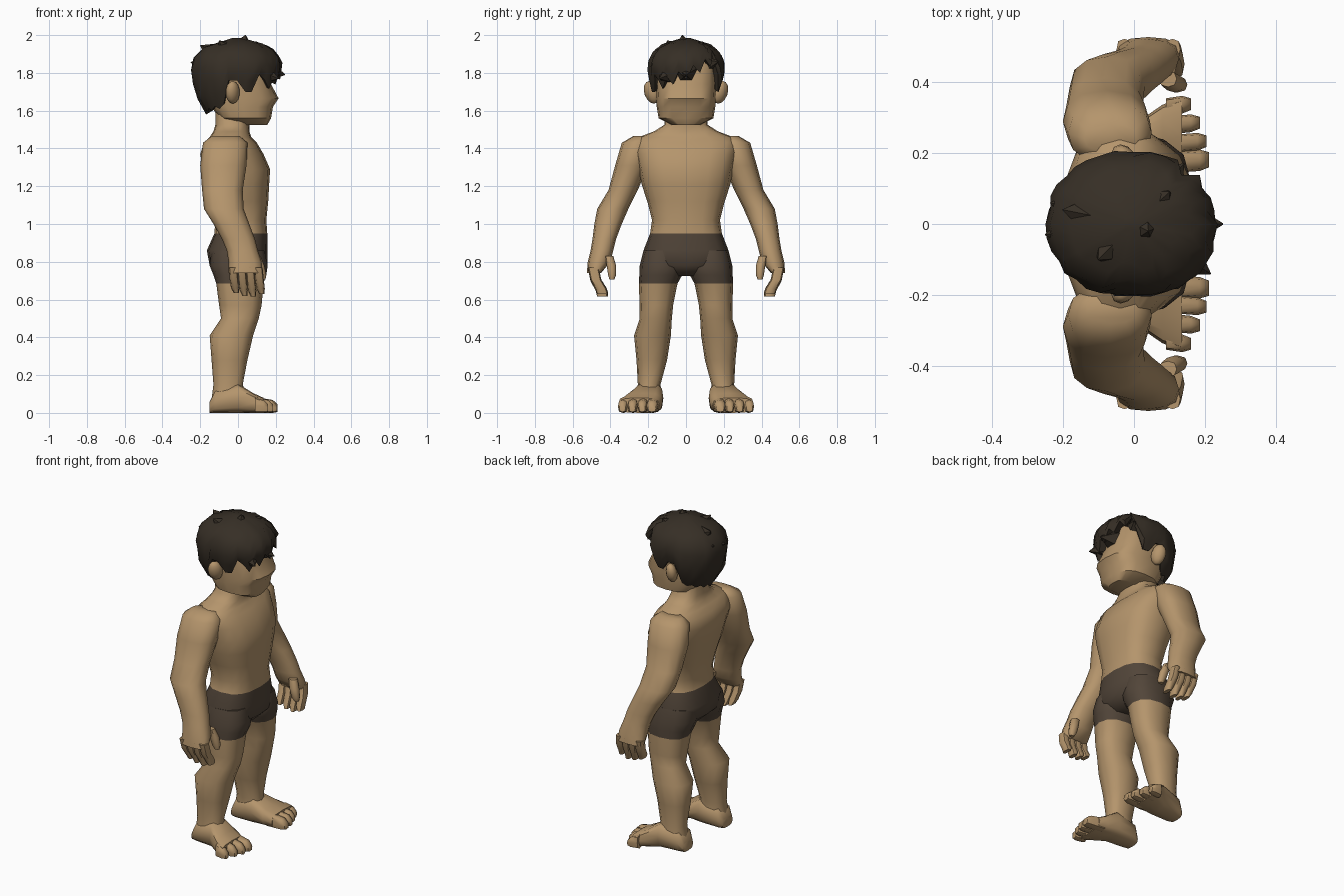
import bpy, bmesh, math, random
from mathutils import Vector

random.seed(4)
default = bpy.data.objects.get("Cube")
if default:
    bpy.data.objects.remove(default, do_unlink=True)


def material(name, rgb):
    m = bpy.data.materials.new(name)
    m.use_nodes = True
    m.diffuse_color = (*rgb, 1)
    m.node_tree.nodes["Principled BSDF"].inputs["Base Color"].default_value = (*rgb, 1)
    return m


skin = material("tan skin", (.46, .3, .15))
cloth = material("brown cloth", (.084, .06, .041))
hair_brown = material("dark brown hair", (.037, .028, .019))


def finish(name, bm, mats, rule=None, angle=55):
    bmesh.ops.recalc_face_normals(bm, faces=bm.faces)
    if rule:
        for f in bm.faces:
            f.material_index = int(rule(f.calc_center_median()))
    mesh = bpy.data.meshes.new(name)
    bm.to_mesh(mesh)
    bm.free()
    ob = bpy.data.objects.new(name, mesh)
    bpy.context.collection.objects.link(ob)
    for m in mats:
        mesh.materials.append(m)
    bpy.ops.object.select_all(action="DESELECT")
    ob.select_set(True)
    bpy.context.view_layer.objects.active = ob
    bpy.ops.object.shade_smooth_by_angle(angle=math.radians(angle))
    return ob


def power(v, p):
    return math.copysign(abs(v) ** (2 / p), v)


def interp(table, v):
    for (a, fa), (b, fb) in zip(table, table[1:]):
        if v <= b:
            return fa + (fb - fa) * max(0, (v - a) / (b - a))
    return table[-1][1]


def skin_rings(bm, rings):
    n = len(rings[0])
    for low, high in zip(rings, rings[1:]):
        for i in range(n):
            j = (i + 1) % n
            bm.faces.new((low[i], low[j], high[j], high[i]))
    bm.faces.new(rings[0])
    bm.faces.new(rings[-1])


def loft(name, sections, axis="z", n=12, p=2.4, side=1, mats=(skin,), rule=None, angle=55):
    """Each section: position along the axis, then min and max of the two other axes."""
    bm = bmesh.new()
    rings = []
    for pos, a0, a1, b0, b1 in sections:
        ring = []
        for i in range(n):
            t = math.tau * i / n
            a = (a0 + a1) / 2 + (a1 - a0) / 2 * power(math.cos(t), p)
            b = (b0 + b1) / 2 + (b1 - b0) / 2 * power(math.sin(t), p)
            co = (a, b * side, pos) if axis == "z" else (pos, a * side, b)
            ring.append(bm.verts.new(co))
        rings.append(ring)
    skin_rings(bm, rings)
    return finish(name, bm, mats, rule, angle)


def symmetric(rows):
    return [(z, x0, x1, -w, w) for z, x0, x1, w in rows]


# Torso, neck and upper part of the shorts
loft("torso", symmetric([
    (.725, -.09, .1, .08), (.78, -.15, .155, .22), (.86, -.165, .155, .225),
    (.95, -.125, .155, .19), (1.02, -.12, .15, .18), (1.12, -.14, .16, .205),
    (1.21, -.165, .165, .235), (1.29, -.185, .17, .25), (1.37, -.2, .135, .27),
    (1.43, -.18, .1, .28), (1.46, -.15, .07, .25), (1.49, -.13, .06, .17),
    (1.525, -.12, .06, .115), (1.63, -.12, .06, .11)]),
    n=16, p=2.6, mats=(skin, cloth), rule=lambda c: c.z < .95)

# Head with a brow-to-nose ridge
loft("head", symmetric([
    (1.525, -.02, .155, .075), (1.56, -.1, .175, .145), (1.62, -.14, .185, .155),
    (1.665, -.15, .215, .155), (1.74, -.16, .175, .16), (1.85, -.16, .16, .16),
    (1.93, -.1, .1, .1)]), n=16, p=2.8, angle=35)

ARM = [(1.465, -.14, .01, .2, .28), (1.43, -.185, .05, .17, .34), (1.31, -.2, .045, .2, .375),
       (1.18, -.19, .025, .255, .41), (1.08, -.18, .03, .305, .47), (1, -.13, .06, .34, .485),
       (.92, -.085, .09, .37, .495), (.86, -.06, .105, .385, .505),
       (.8, -.05, .125, .4, .52), (.74, -.05, .13, .45, .525)]
LEG = [(.86, -.14, .14, .03, .225), (.78, -.15, .157, .012, .245), (.73, -.13, .15, .02, .247),
       (.685, -.115, .135, .045, .25), (.57, -.1, .125, .068, .245), (.5, -.09, .11, .075, .245),
       (.41, -.15, .08, .08, .275), (.28, -.14, .05, .1, .262),
       (.15, -.13, .025, .135, .255), (.07, -.14, .05, .125, .265)]
FOOT = [(-.15, .145, .245, 0, .06), (-.12, .125, .262, 0, .12), (0, .12, .28, 0, .155),
        (.08, .125, .335, 0, .105), (.135, .14, .355, 0, .08)]

for label, s in (("left", 1), ("right", -1)):
    # Arm and palm
    loft(label + "_arm", ARM, p=2.3, side=s)
    # Four curled fingers, side by side from back to front
    for k in range(4):
        x = -.027 + .045 * k
        drop = (.015, 0, -.005, .01)[k]
        loft(f"{label}_finger_{k + 1}", [
            (z + drop * i / 3, x - r + .006 * i, x + r + .006 * i, y - .03, y + .028)
            for i, (z, y, r) in enumerate([(.77, .492, .022), (.7, .478, .023),
                                           (.65, .45, .022), (.62, .442, .013)])],
             n=8, p=2.8, side=s)
    # Thumb at the front of the palm
    loft(label + "_thumb", [(.83, .07, .12, .385, .43), (.78, .085, .14, .37, .42),
                            (.73, .1, .15, .37, .412), (.705, .115, .145, .38, .405)],
         n=8, side=s)
    # Leg with the lower part of the shorts
    loft(label + "_leg", LEG, side=s, mats=(skin, cloth), rule=lambda c: c.z > .685)
    # Foot and toes, splayed outward
    loft(label + "_foot", FOOT, axis="x", p=3.2, side=s)
    for k, tip in enumerate((.21, .203, .185, .16)):
        y = .172 + .052 * k
        w = .03 if k == 0 else .025
        loft(f"{label}_toe_{k + 1}", [
            (.09, y - w, y + w, 0, .085), (tip - .025, y - w + .007, y + w + .007, 0, .068),
            (tip, y - w + .017, y + w, .005, .045)], axis="x", n=8, p=3, side=s)
    # Ear
    bm = bmesh.new()
    bmesh.ops.create_uvsphere(bm, u_segments=10, v_segments=7, radius=1)
    for v in bm.verts:
        d = v.co.copy()
        v.co = (-.028 + .036 * d.x - .01 * d.y, s * (.182 + .04 * d.y + .012 * d.z),
                1.697 + .06 * d.z)
    finish(label + "_ear", bm, (skin,))

# Hair cap: its lower edge follows fringe, sideburns, ears and nape
EDGE = [(0, 1.79), (50, 1.8), (60, 1.79), (70, 1.7), (80, 1.7), (90, 1.76), (100, 1.76),
        (110, 1.62), (180, 1.585)]
BULGE = [(1.58, .7), (1.67, .9), (1.78, 1), (1.86, 1), (1.91, .88), (1.95, .66), (1.985, .1)]
COLUMNS, TOP = 36, 1.985
bm = bmesh.new()
rims = []
for i in range(COLUMNS):
    deg = i * 360 / COLUMNS
    deg = deg - 360 if deg > 180 else deg
    z = interp(EDGE, abs(deg))
    if abs(deg) < 60:
        z += .09 * math.sin(math.radians(deg)) + (.03 if i % 2 else -.025)
    elif abs(deg) > 105:
        z += .012 if i % 2 else -.005
    rims.append((math.radians(deg), z))


def hair_ring(t, scale=1, lift=0, jitter=.012):
    ring = []
    for a, rim in rims:
        z = rim + (TOP - rim) * t
        r = interp(BULGE, z) * scale + random.uniform(-jitter, jitter) * 2
        ring.append(bm.verts.new((-.005 + .238 * r * power(math.cos(a), 2.2),
                                  .203 * r * power(math.sin(a), 2.2), z + lift)))
    return ring


skin_rings(bm, [hair_ring(0, .68, .03, 0), hair_ring(0, .95)]
           + [hair_ring(t) for t in (.2, .4, .58, .74, .88)] + [hair_ring(1, jitter=0)])
finish("hair_cap", bm, (hair_brown,), angle=40)

# Pointed tufts growing out of the cap
heart = Vector((0, 0, 1.83))
TUFTS = [(-.25, -.03, 1.855), (-.235, .06, 1.87), (.04, -.02, 2), (-.2, .04, 1.945),
         (.215, -.14, 1.77), (.25, 0, 1.79), (.14, .17, 1.86), (-.1, -.1, 1.97), (.1, .09, 1.965)]
for k, tip in enumerate(TUFTS):
    ray = Vector(tip) - heart
    bm = bmesh.new()
    bmesh.ops.create_cone(bm, segments=5, radius1=.075, radius2=.002,
                          depth=ray.length * .45, cap_ends=True)
    turn = ray.to_track_quat("Z", "Y")
    for v in bm.verts:
        v.co = turn @ v.co + heart + ray * .775
    finish(f"hair_tuft_{k + 1}", bm, (hair_brown,), angle=30)
